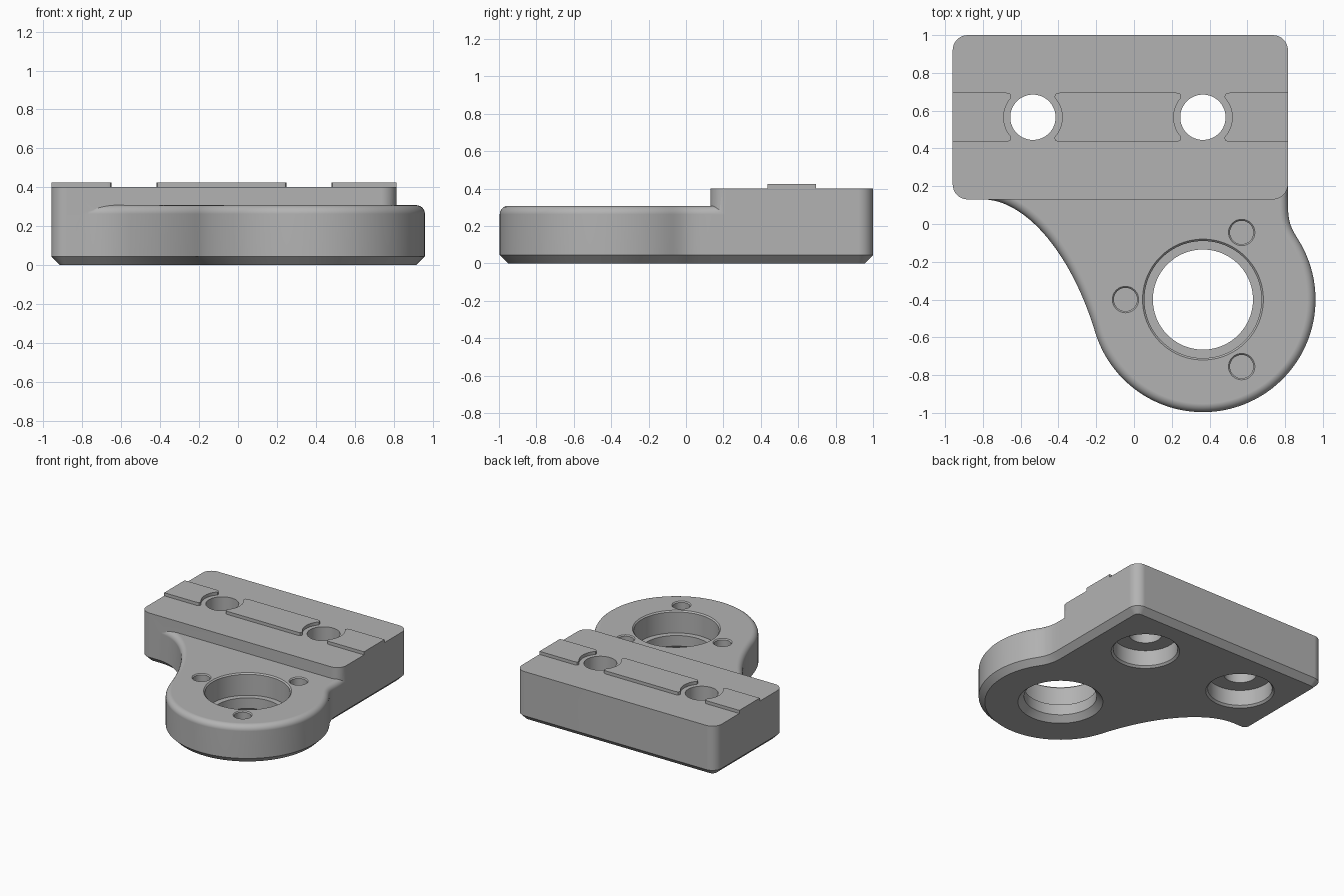
import bpy, bmesh
from math import cos, sin, radians, pi
from mathutils import Vector
from mathutils.geometry import interpolate_bezier

cube = bpy.data.objects.get("Cube")
if cube:
    bpy.data.objects.remove(cube, do_unlink=True)

# One plain grey material
grey = bpy.data.materials.new("machined_grey")
grey.use_nodes = True
colour = (0.45, 0.45, 0.45, 1)
grey.diffuse_color = colour
grey.node_tree.nodes["Principled BSDF"].inputs["Base Color"].default_value = colour

LEFT, RIGHT, FRONT, BACK = -0.96, 0.815, 0.13, 1.0
CORNER = 0.08
HUB, HUB_R = Vector((0.365, -0.4)), 0.596
BOLTS = [Vector((-0.535, 0.565)), Vector((0.365, 0.565))]
BLOCK_TOP, ARM_TOP = 0.4, 0.308


def arc(centre, r, a0, a1, n):
    return [Vector((centre[0] + r * cos(radians(a0 + (a1 - a0) * i / n)),
                    centre[1] + r * sin(radians(a0 + (a1 - a0) * i / n)))) for i in range(n + 1)]


def bezier(p0, p1, p2, p3, n):
    pts = [Vector((*p, 0)) for p in (p0, p1, p2, p3)]
    return [p.to_2d() for p in interpolate_bezier(*pts, n + 2)][1:-1]


def inset(pts, d):
    """Move a counter-clockwise outline inwards by d."""
    out = []
    for i, p in enumerate(pts):
        t = (p - pts[i - 1]).normalized() + (pts[(i + 1) % len(pts)] - p).normalized()
        out.append(p + Vector((-t.y, t.x)).normalized() * d)
    return out


def loft(name, loops):
    """Closed solid through (outline, z) loops."""
    bm = bmesh.new()
    rings = [[bm.verts.new((p.x, p.y, z)) for p in pts] for pts, z in loops]
    n = len(rings[0])
    for a, b in zip(rings, rings[1:]):
        for i in range(n):
            j = (i + 1) % n
            bm.faces.new((a[i], a[j], b[j], b[i]))
    bm.faces.new(rings[0][::-1])
    bm.faces.new(rings[-1])
    mesh = bpy.data.meshes.new(name)
    bm.to_mesh(mesh)
    bm.free()
    mesh.materials.append(grey)
    obj = bpy.data.objects.new(name, mesh)
    bpy.context.collection.objects.link(obj)
    return obj


def turned(name, centre, profile, n=64):
    """Round solid from (radius, z) steps."""
    return loft(name, [(arc(centre, r, 0, 360, n)[:-1], z) for r, z in profile])


def activate(obj):
    bpy.ops.object.select_all(action='DESELECT')
    obj.select_set(True)
    bpy.context.view_layer.objects.active = obj


def combine(obj, other, operation):
    mod = obj.modifiers.new(operation.lower(), 'BOOLEAN')
    mod.object, mod.operation, mod.solver = other, operation, 'EXACT'
    activate(obj)
    bpy.ops.object.modifier_apply(modifier=mod.name)
    bpy.data.objects.remove(other, do_unlink=True)


def finish(obj):
    activate(obj)
    bpy.ops.object.shade_smooth_by_angle(angle=radians(30))
    mod = obj.modifiers.new("clean_shading", 'WEIGHTED_NORMAL')
    mod.keep_sharp = True


def corner(x, y, a0):
    return arc((x, y), CORNER, a0, a0 + 90, 8)


back_corners = (corner(RIGHT - CORNER, BACK - CORNER, 0)
                + corner(LEFT + CORNER, BACK - CORNER, 90))
front_left = corner(LEFT + CORNER, FRONT + CORNER, 180)
front_right = corner(RIGHT - CORNER, FRONT + CORNER, 270)

# Base: block footprint flowing through two concave flanks into the round hub
hub_arc = arc(HUB, HUB_R, 197, 392, 72)
start, end = hub_arc[0], hub_arc[-1]
flank_left = bezier((-0.8, FRONT), (-0.58, FRONT), (start.x - 0.13, start.y + 0.43), start, 24)
flank_right = bezier(end, end + Vector((-0.054, 0.084)), (RIGHT, 0.03), (RIGHT, 0.14), 12)
outline = (back_corners + front_left + [Vector((-0.8, FRONT))] + flank_left
           + hub_arc + flank_right + [Vector((RIGHT, 0.14))])

CHAMFER, ROUND = 0.045, 0.045
loops = [(inset(outline, CHAMFER), 0), (outline, CHAMFER)]
for k in range(7):
    a = k / 6 * pi / 2
    loops.append((inset(outline, ROUND * (1 - cos(a))), ARM_TOP - ROUND * (1 - sin(a))))
bracket = loft("bracket_body", loops)

# Raised clamping block
block = back_corners + front_left + front_right
combine(bracket, loft("block", [(block, 0.2), (block, BLOCK_TOP)]), 'UNION')

# Bearing seat with shoulder and chamfers
combine(bracket, turned("seat_cutter", HUB, [
    (0.32, -0.01), (0.265, 0.045), (0.265, 0.13), (0.31, 0.13),
    (0.31, ARM_TOP - 0.01), (0.33, ARM_TOP + 0.01)], 96), 'DIFFERENCE')

# Counterbored bolt holes
for c in BOLTS:
    combine(bracket, turned("bolt_cutter", c, [
        (0.26, -0.01), (0.235, 0.015), (0.235, 0.14), (0.12, 0.14), (0.12, 0.5)]), 'DIFFERENCE')

# Three blind screw holes around the seat
for angle in (60, 180, 300):
    c = arc(HUB, 0.41, angle, angle, 1)[0]
    combine(bracket, turned("screw_cutter", c, [
        (0.062, 0.16), (0.062, ARM_TOP - 0.008), (0.078, ARM_TOP + 0.008)], 32), 'DIFFERENCE')
finish(bracket)

# Raised key pads, hollowed around the bolt holes
HALF = 0.13


def pad_end(c, side):
    """Concave end next to a bolt hole; side is the direction from hole to pad."""
    pts = [c + Vector((0.14, -HALF)), c + Vector((0.121, -0.125)), c + Vector((0.115, -0.113))]
    pts += arc(c, 0.155, -42, 42, 14)
    pts += [c + Vector((0.115, 0.113)), c + Vector((0.121, 0.125)), c + Vector((0.14, HALF))]
    if side > 0:
        return pts[::-1]
    return [Vector((2 * c.x - p.x, p.y)) for p in pts]


def flat_end(x, side):
    y = BOLTS[0].y
    return [Vector((x, y + side * HALF)), Vector((x, y - side * HALF))]


pads = {
    "key_pad_right": flat_end(LEFT, 1) + pad_end(BOLTS[0], -1),
    "key_pad_middle": pad_end(BOLTS[0], 1) + pad_end(BOLTS[1], -1),
    "key_pad_left": pad_end(BOLTS[1], 1) + flat_end(RIGHT, -1),
}
for name, pts in pads.items():
    finish(loft(name, [(pts, BLOCK_TOP - 0.01), (pts, 0.425)]))
